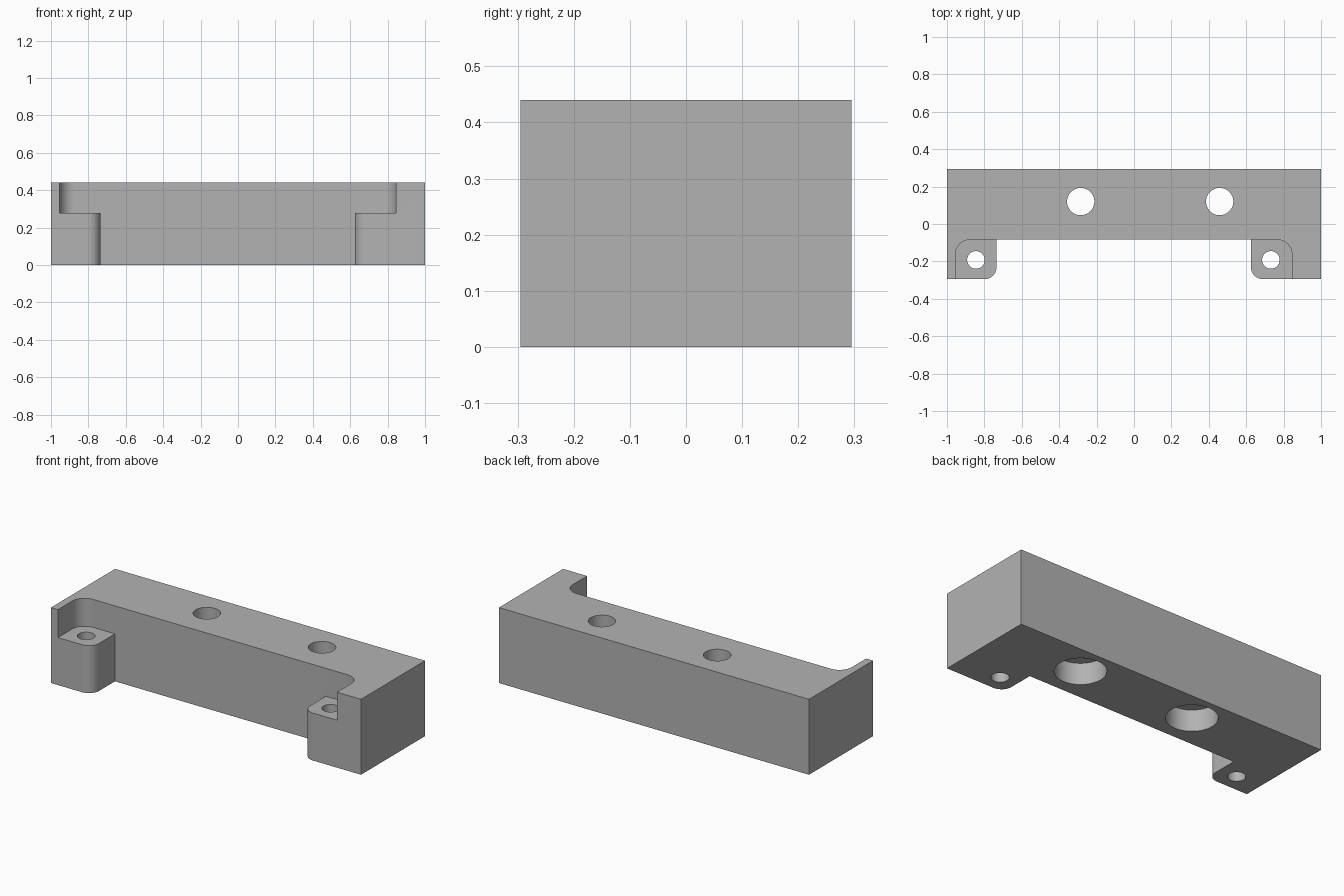
import bpy, bmesh, math

if "Cube" in bpy.data.objects:
    bpy.data.objects.remove(bpy.data.objects["Cube"], do_unlink=True)

X, Y, H = 1.0, 0.295, 0.44        # half width, half depth, height
WALL_Y, TAB_Z = -0.084, 0.277     # front of the beam, top of the tabs

grey = bpy.data.materials.new("grey")
grey.use_nodes = True
grey.diffuse_color = (0.45, 0.45, 0.45, 1)
grey.node_tree.nodes["Principled BSDF"].inputs["Base Color"].default_value = (0.45, 0.45, 0.45, 1)


def arc(cx, cy, r, start, end, steps=12):
    """Points along a circular arc, angles in degrees."""
    angles = [math.radians(start + (end - start) * i / steps) for i in range(steps + 1)]
    return [(cx + r * math.cos(a), cy + r * math.sin(a)) for a in angles]


def prism(name, outline, z0, z1):
    """Extrude a flat outline between two heights."""
    bm = bmesh.new()
    face = bm.faces.new([bm.verts.new((x, y, z0)) for x, y in outline])
    top = bmesh.ops.extrude_face_region(bm, geom=[face])["geom"]
    bmesh.ops.translate(bm, vec=(0, 0, z1 - z0),
                        verts=[v for v in top if isinstance(v, bmesh.types.BMVert)])
    bmesh.ops.recalc_face_normals(bm, faces=bm.faces)
    mesh = bpy.data.meshes.new(name)
    bm.to_mesh(mesh)
    bm.free()
    mesh.materials.append(grey)
    obj = bpy.data.objects.new(name, mesh)
    bpy.context.collection.objects.link(obj)
    return obj


def cylinder(name, x, y, r, z0, z1):
    return prism(name, arc(x, y, r, 0, 360, 48)[:-1], z0, z1)


# Bracket body: long beam with a rounded tab at each end
LEFT_TAB, RIGHT_TAB, R = 0.625, -0.735, 0.065
outline = [(-X, Y), (-X, -Y)]
outline += arc(RIGHT_TAB - R, -Y + R, R, -90, 0)
outline += [(RIGHT_TAB, WALL_Y), (LEFT_TAB, WALL_Y)]
outline += arc(LEFT_TAB + R, -Y + R, R, 180, 270)
outline += [(X, -Y), (X, Y)]
body = prism("bracket_body", outline, 0, H)

# Round-cornered pocket above the tabs
PR, PL, C = -0.955, 0.845, 0.08
pocket = [(PR, -Y - 0.1)] + arc(PR + C, WALL_Y - C, C, 180, 90)
pocket += arc(PL - C, WALL_Y - C, C, 90, 0) + [(PL, -Y - 0.1)]
cutters = [prism("pocket_cutter", pocket, TAB_Z, H + 0.1)]

# Counterbored holes in the beam and small holes in the tabs
for side, x in (("right", -0.285), ("left", 0.458)):
    cutters.append(cylinder(side + "_bolt_cutter", x, 0.12, 0.073, -0.1, H + 0.1))
    cutters.append(cylinder(side + "_counterbore_cutter", x, 0.12, 0.135, -0.1, 0.125))
for side, x in (("right", -0.845), ("left", 0.732)):
    cutters.append(cylinder(side + "_tab_hole_cutter", x, -0.192, 0.047, -0.1, H + 0.05))

for cutter in cutters:
    cut = body.modifiers.new(cutter.name, "BOOLEAN")
    cut.operation, cut.solver, cut.object = "DIFFERENCE", "EXACT", cutter
    cutter.hide_render = True

# Bake the cuts, then drop the cutters
bpy.context.view_layer.objects.active = body
body.select_set(True)
for cutter in cutters:
    bpy.ops.object.modifier_apply(modifier=cutter.name)
    bpy.data.objects.remove(cutter, do_unlink=True)
bpy.ops.object.shade_smooth_by_angle(angle=math.radians(30))
